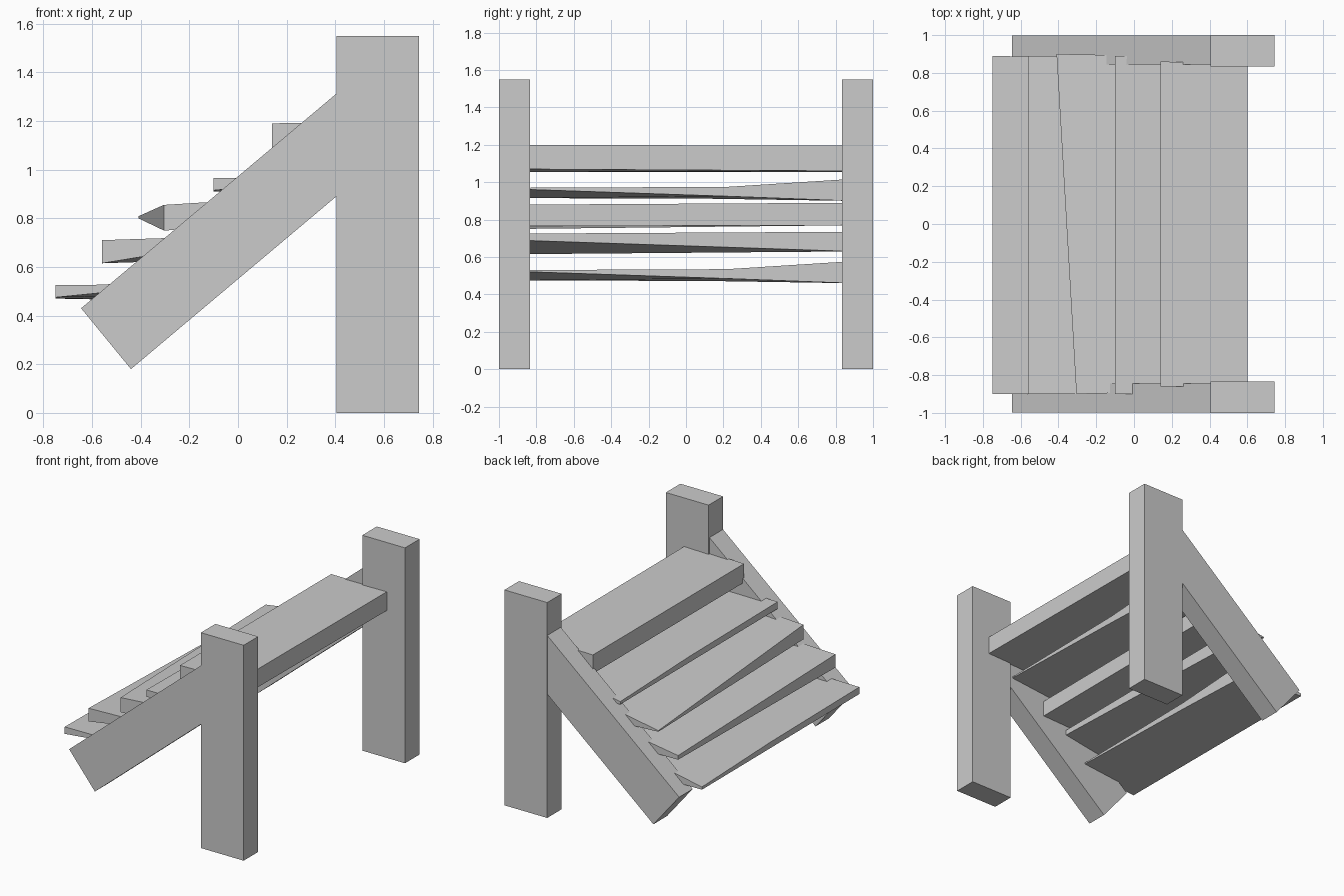
import bpy, bmesh

if "Cube" in bpy.data.objects:
    bpy.data.objects.remove(bpy.data.objects["Cube"])


def loft(name, rings):
    """Closed solid through a row of equal-sided cross-sections."""
    bm = bmesh.new()
    loops = [[bm.verts.new(p) for p in ring] for ring in rings]
    n = len(loops[0])
    for a, b in zip(loops, loops[1:]):
        for i in range(n):
            j = (i + 1) % n
            bm.faces.new((a[i], a[j], b[j], b[i]))
    bm.faces.new(loops[0][::-1])
    bm.faces.new(loops[-1])
    bmesh.ops.recalc_face_normals(bm, faces=bm.faces)
    mesh = bpy.data.meshes.new(name)
    bm.to_mesh(mesh)
    bm.free()
    obj = bpy.data.objects.new(name, mesh)
    bpy.context.collection.objects.link(obj)
    return obj


def slab(name, profile, y0, y1):
    """Side profile (x, z) extruded along y."""
    return loft(name, [[(x, y, z) for x, z in profile] for y in (y0, y1)])


def tread(name, sections):
    """Rough-hewn board: section = y front edge, y rear edge, x front, x rear,
    front bottom/top z, rear bottom/top z."""
    rings = []
    for ya, yb, xa, xb, ab, at, bb, bt in sections:
        rings.append([(xa, ya, ab), (xb, yb, bb), (xb, yb, bt), (xa, ya, at)])
    return loft(name, rings)


# Upright posts and sloping stringers on both sides
post = [(0.405, 0), (0.745, 0), (0.745, 1.55), (0.405, 1.55)]
stringer = [(-0.645, 0.43), (-0.44, 0.18), (0.69, 1.13), (0.485, 1.38)]
for side, s in (("left", 1), ("right", -1)):
    slab(side + "_post", post, s * 0.835, s * 1.0)
    slab(side + "_stringer", stringer, s * 0.845, s * 0.999)

# Top tread: an almost regular plank
tread("tread_top", [(-0.86, -0.86, 0.14, 0.60, 1.055, 1.19, 1.07, 1.20),
                    (0.86, 0.85, 0.14, 0.60, 1.055, 1.19, 1.06, 1.195)])

# Two matching twisted wedge treads
for name, dx, dz in (("tread_upper", 0, 0), ("tread_bottom", -0.65, -0.44)):
    parts = [(-0.90, -0.90, -0.10, 0.38, 0.915, 0.965, 0.963, 0.97),
             (0.11, 0.22, -0.10, 0.39, 0.912, 0.955, 0.925, 0.975),
             (0.89, 0.88, -0.10, 0.39, 0.910, 0.930, 0.900, 1.017)]
    tread(name, [(a, b, c + dx, d + dx, *(z + dz for z in zs))
                 for a, b, c, d, *zs in parts])

# Middle tread: front edge tapers to a sharp corner
tread("tread_middle", [(-0.90, -0.89, -0.305, 0.10, 0.75, 0.855, 0.765, 0.88),
                       (0.90, 0.89, -0.41, 0.10, 0.80, 0.808, 0.77, 0.89)])

# Lower tread: rear edge tapers at one end, front edge at the other
tread("tread_lower", [(-0.90, -0.90, -0.56, -0.10, 0.615, 0.71, 0.69, 0.725),
                      (0.89, 0.89, -0.56, -0.10, 0.635, 0.665, 0.63, 0.735)])
